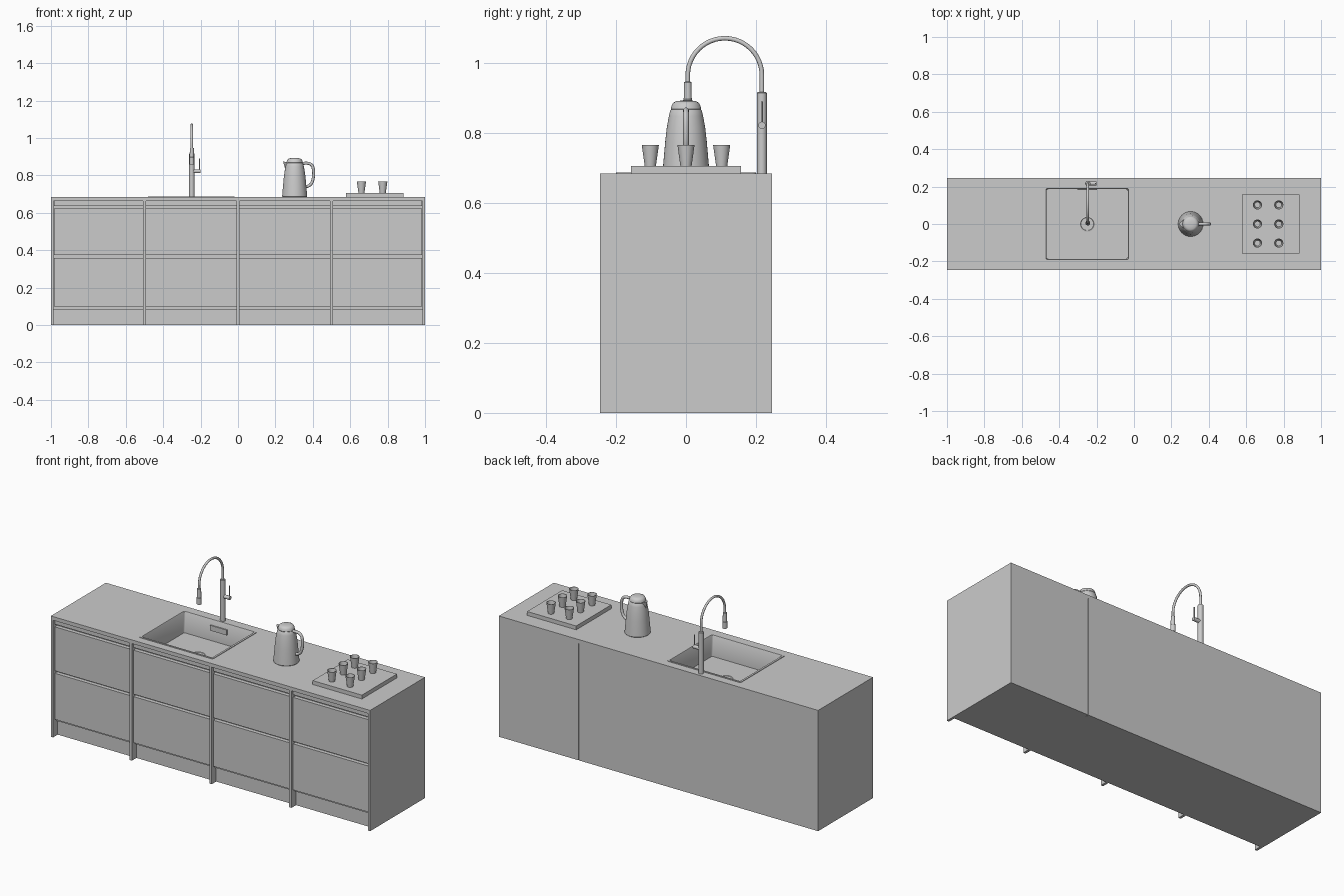
import bpy, bmesh, math
from mathutils import Vector, Matrix

if "Cube" in bpy.data.objects:
    bpy.data.objects.remove(bpy.data.objects["Cube"])

TOP, D = 0.684, 0.246          # worktop height, half depth


def finish(bm, name, smooth=False):
    bmesh.ops.recalc_face_normals(bm, faces=bm.faces)
    me = bpy.data.meshes.new(name)
    bm.to_mesh(me)
    bm.free()
    ob = bpy.data.objects.new(name, me)
    bpy.context.collection.objects.link(ob)
    if smooth:
        shade(ob)
    return ob


def shade(ob):
    bpy.ops.object.select_all(action='DESELECT')
    ob.select_set(True)
    bpy.context.view_layer.objects.active = ob
    bpy.ops.object.shade_smooth_by_angle(angle=math.radians(35))


def box(name, x0, x1, y0, y1, z0, z1):
    bm = bmesh.new()
    bmesh.ops.create_cube(bm, size=1)
    for v in bm.verts:
        v.co = Vector((x1 if v.co.x > 0 else x0, y1 if v.co.y > 0 else y0,
                       z1 if v.co.z > 0 else z0))
    return finish(bm, name)


def loft(bm, rings, cap_start=False, cap_end=False, closed=False):
    vs = [[bm.verts.new(p) for p in r] for r in rings]
    n = len(vs[0])
    pairs = list(zip(vs, vs[1:])) + ([(vs[-1], vs[0])] if closed else [])
    for a, b in pairs:
        for i in range(n):
            j = (i + 1) % n
            bm.faces.new((a[i], a[j], b[j], b[i]))
    if cap_start:
        bm.faces.new(vs[0])
    if cap_end:
        bm.faces.new(vs[-1])


def lathe(name, profile, x, y, n=32):
    bm = bmesh.new()
    rings = [[(x + r * math.cos(2 * math.pi * i / n), y + r * math.sin(2 * math.pi * i / n), z)
              for i in range(n)] for r, z in profile]
    loft(bm, rings, True, True)
    return finish(bm, name, True)


def tube(name, pts, r, nurbs=False):
    cu = bpy.data.curves.new(name, 'CURVE')
    cu.dimensions = '3D'
    cu.bevel_depth, cu.bevel_resolution, cu.use_fill_caps = r, 4, True
    sp = cu.splines.new('NURBS' if nurbs else 'POLY')
    sp.points.add(len(pts) - 1)
    for p, c in zip(sp.points, pts):
        p.co = (*c, 1)
    if nurbs:
        sp.use_endpoint_u, sp.order_u, sp.resolution_u = True, 3, 6
    ob = bpy.data.objects.new(name, cu)
    bpy.context.collection.objects.link(ob)
    bpy.ops.object.select_all(action='DESELECT')
    ob.select_set(True)
    bpy.context.view_layer.objects.active = ob
    bpy.ops.object.convert(target='MESH')
    shade(bpy.context.view_layer.objects.active)


def rounded_rect(cx, cy, hx, hy, r, z, k=4):
    pts = []
    for q, (sx, sy) in enumerate(((1, 1), (-1, 1), (-1, -1), (1, -1))):
        for i in range(k + 1):
            a = math.pi / 2 * (q + i / k)
            pts.append((cx + sx * (hx - r) + r * math.cos(a),
                        cy + sy * (hy - r) + r * math.sin(a), z))
    return pts


# worktop with sink opening
SX = -0.25


def rect(cx, hx, hy, z):
    return [(cx + a * hx, b * hy, z) for a, b in ((1, 1), (-1, 1), (-1, -1), (1, -1))]


bm = bmesh.new()
loft(bm, [rect(0, 1, D, 0.663), rect(0, 1, D, TOP),
          rect(SX, 0.226, 0.195, TOP), rect(SX, 0.226, 0.195, 0.663)], closed=True)
finish(bm, "worktop")

# cabinet carcass: sides, dividers, backs, floor, plinth
T = 0.014
for i in range(5):
    c = -1 + 0.5 * i
    x0 = min(max(c - T / 2, -1), 1 - T)
    box("upright_panel", x0, x0 + T, -D, D if i in (0, 4) else 0.23, 0, 0.663)
box("back_panel_wide", -1 + T, 0.4985, 0.23, D, 0, 0.663)
box("back_panel_narrow", 0.5015, 1 - T, 0.23, D, 0, 0.663)
box("base_panel", -1 + T, 1 - T, -0.205, 0.23, 0, 0.012)
box("plinth", -1 + T, 1 - T, -0.205, -0.193, 0.012, 0.085)
box("cabinet_floor", -1 + T, 1 - T, -0.215, 0.23, 0.082, 0.092)
box("inner_front", -1 + T, 1 - T, -0.212, -0.205, 0.092, 0.663)

# drawer fronts and top rails in each bay
for i in range(4):
    x0 = -1 + 0.5 * i + (T if i == 0 else T / 2) + 0.002
    x1 = -0.5 + 0.5 * i - (T if i == 3 else T / 2) - 0.002
    box("lower_drawer_front", x0, x1, -0.234, -0.212, 0.098, 0.359)
    box("upper_drawer_front", x0, x1, -0.234, -0.212, 0.373, 0.622)
    box("top_rail", x0, x1, -0.234, -0.212, 0.637, 0.663)

# sink basin with thin rim
bm = bmesh.new()
Z = TOP + 0.003
loft(bm, [rounded_rect(SX, 0, 0.232, 0.2, 0.012, TOP),
          rounded_rect(SX, 0, 0.232, 0.2, 0.012, Z),
          rounded_rect(SX, 0, 0.221, 0.19, 0.008, Z),
          rounded_rect(SX, 0, 0.219, 0.188, 0.008, Z - 0.003),
          rounded_rect(SX, 0, 0.217, 0.186, 0.008, 0.567)], cap_end=True)
finish(bm, "sink_basin", True)
lathe("sink_drain", [(0.043, 0.566), (0.043, 0.569), (0.036, 0.570), (0.034, 0.568)], SX, 0)
box("sink_overflow", SX - 0.052, SX + 0.052, 0.181, 0.19, 0.625, 0.655)

# tap: body, arched pipe, spray head, lever
FX, FY, HY = -0.247, 0.217, 0.005
lathe("tap_body", [(0.014, TOP), (0.014, 0.915), (0.012, 0.917)], FX, FY)
R = (FY - HY) / 2
arc = [(FX, HY + R + R * math.cos(math.pi * i / 24), 0.965 + R * math.sin(math.pi * i / 24))
       for i in range(25)]
tube("tap_pipe", [(FX, FY, 0.91)] + arc + [(FX, HY, 0.93)], 0.0065)
lathe("tap_spray_head", [(0.013, 0.858), (0.013, 0.895), (0.0115, 0.897), (0.0105, 0.945),
                         (0.008, 0.947)], FX, HY)
tube("tap_lever_hub", [(FX, FY, 0.822), (FX + 0.047, FY, 0.822)], 0.0105)
tube("tap_lever", [(FX + 0.041, FY, 0.822), (FX + 0.041, FY, 0.89)], 0.003)

# kettle: body, lid, spout, handle
KX = 0.303
lathe("kettle_body", [(0.064, TOP), (0.067, 0.687), (0.066, 0.70), (0.063, 0.735), (0.0595, 0.775),
                      (0.055, 0.815), (0.049, 0.848), (0.045, 0.865), (0.043, 0.867)], KX, 0, 40)
lathe("kettle_lid", [(0.042, 0.866), (0.0435, 0.869), (0.041, 0.879), (0.036, 0.887),
                     (0.028, 0.891), (0.012, 0.893)], KX, 0, 40)
bm = bmesh.new()
for p in ((-0.062, 0, 0.874), (-0.058, 0.007, 0.874), (-0.058, -0.007, 0.874), (-0.035, 0.025, 0.868),
          (-0.035, -0.025, 0.868), (-0.048, 0, 0.825), (-0.03, 0, 0.83)):
    bm.verts.new((KX + p[0], p[1], p[2]))
bmesh.ops.convex_hull(bm, input=bm.verts)
finish(bm, "kettle_spout", True)
tube("kettle_handle", [(KX + x, 0, z) for x, z in
                       ((0.036, 0.863), (0.07, 0.868), (0.095, 0.855), (0.103, 0.82),
                        (0.098, 0.77), (0.08, 0.742), (0.055, 0.738))], 0.008, True)

# tray with six cups
box("tray", 0.578, 0.886, -0.157, 0.157, TOP, 0.706)
for x in (0.66, 0.774):
    for y in (-0.102, 0, 0.102):
        lathe("cup", [(0.016, 0.706), (0.0245, 0.766), (0.0228, 0.766), (0.015, 0.712)], x, y, 24)
